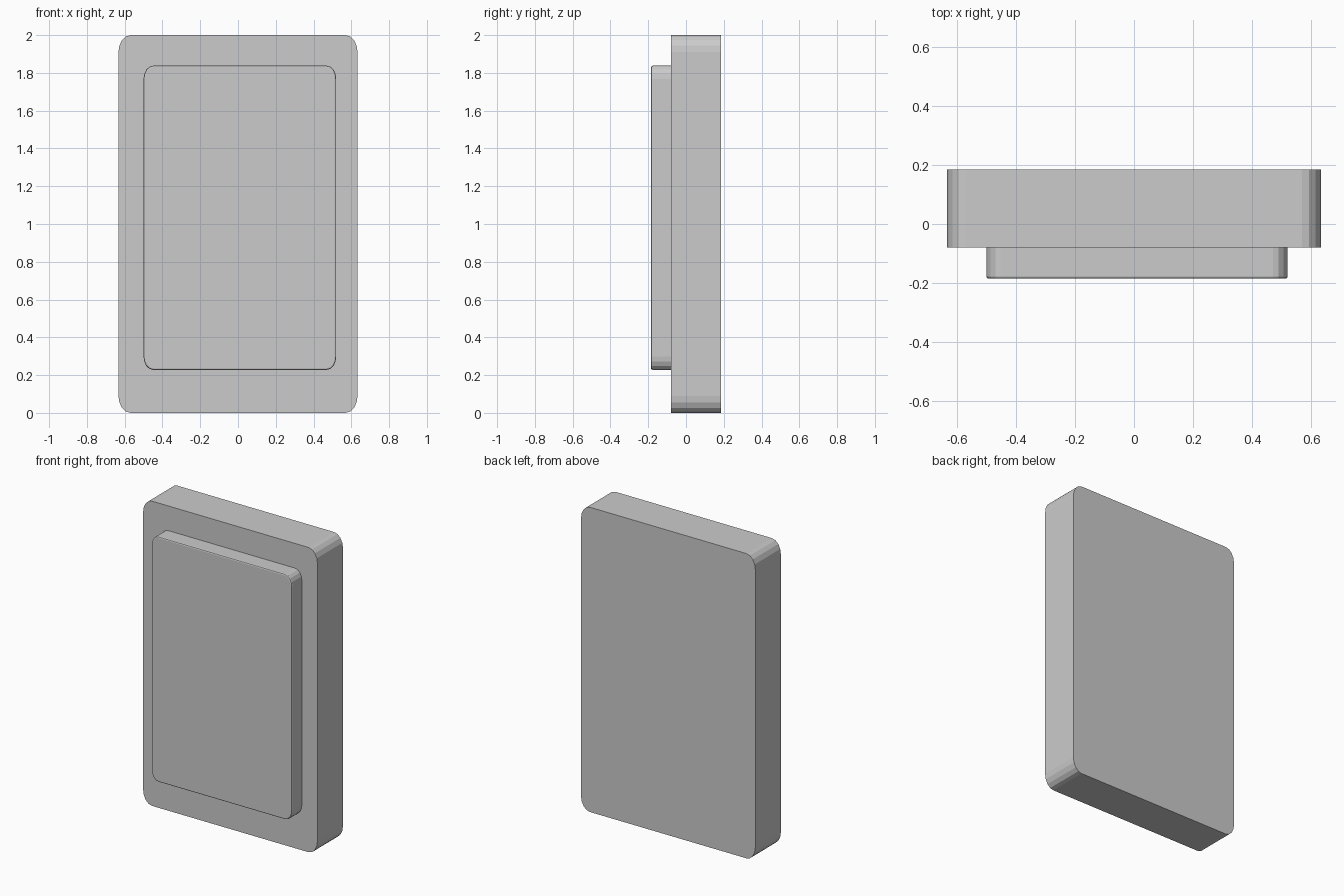
import bpy, bmesh
from math import cos, sin, pi

if "Cube" in bpy.data.objects:
    bpy.data.objects.remove(bpy.data.objects["Cube"])


def rounded_slab(name, x0, x1, z0, z1, y_front, y_back, rx, rz, steps, edge=0):
    """Plate in the xz plane with elliptical corners and an optional soft front edge."""
    bm = bmesh.new()
    corners = [(x1 - rx, z1 - rz), (x0 + rx, z1 - rz),
               (x0 + rx, z0 + rz), (x1 - rx, z0 + rz)]
    ring = []
    for q, (cx, cz) in enumerate(corners):
        for i in range(steps + 1):
            a = (q + i / steps) * pi / 2
            ring.append(bm.verts.new((cx + rx * cos(a), y_back, cz + rz * sin(a))))
    back = bm.faces.new(ring)
    ext = bmesh.ops.extrude_face_region(bm, geom=[back], use_keep_orig=True)["geom"]
    verts = [g for g in ext if isinstance(g, bmesh.types.BMVert)]
    bmesh.ops.translate(bm, verts=verts, vec=(0, y_front - y_back, 0))
    if edge:
        rim = [g for g in ext if isinstance(g, bmesh.types.BMEdge)]
        bmesh.ops.bevel(bm, geom=rim, offset=edge, segments=2, profile=0.5,
                        affect='EDGES', clamp_overlap=True)
    bmesh.ops.recalc_face_normals(bm, faces=bm.faces[:])
    mesh = bpy.data.meshes.new(name)
    bm.to_mesh(mesh)
    bm.free()
    obj = bpy.data.objects.new(name, mesh)
    bpy.context.collection.objects.link(obj)
    return obj


# Main body
rounded_slab("body", -0.633, 0.633, 0, 2, -0.08, 0.185, 0.065, 0.09, 4)

# Raised front panel, slightly off centre
rounded_slab("front_panel", -0.5, 0.52, 0.228, 1.838, -0.185, -0.08, 0.05, 0.07, 4, 0.008)
